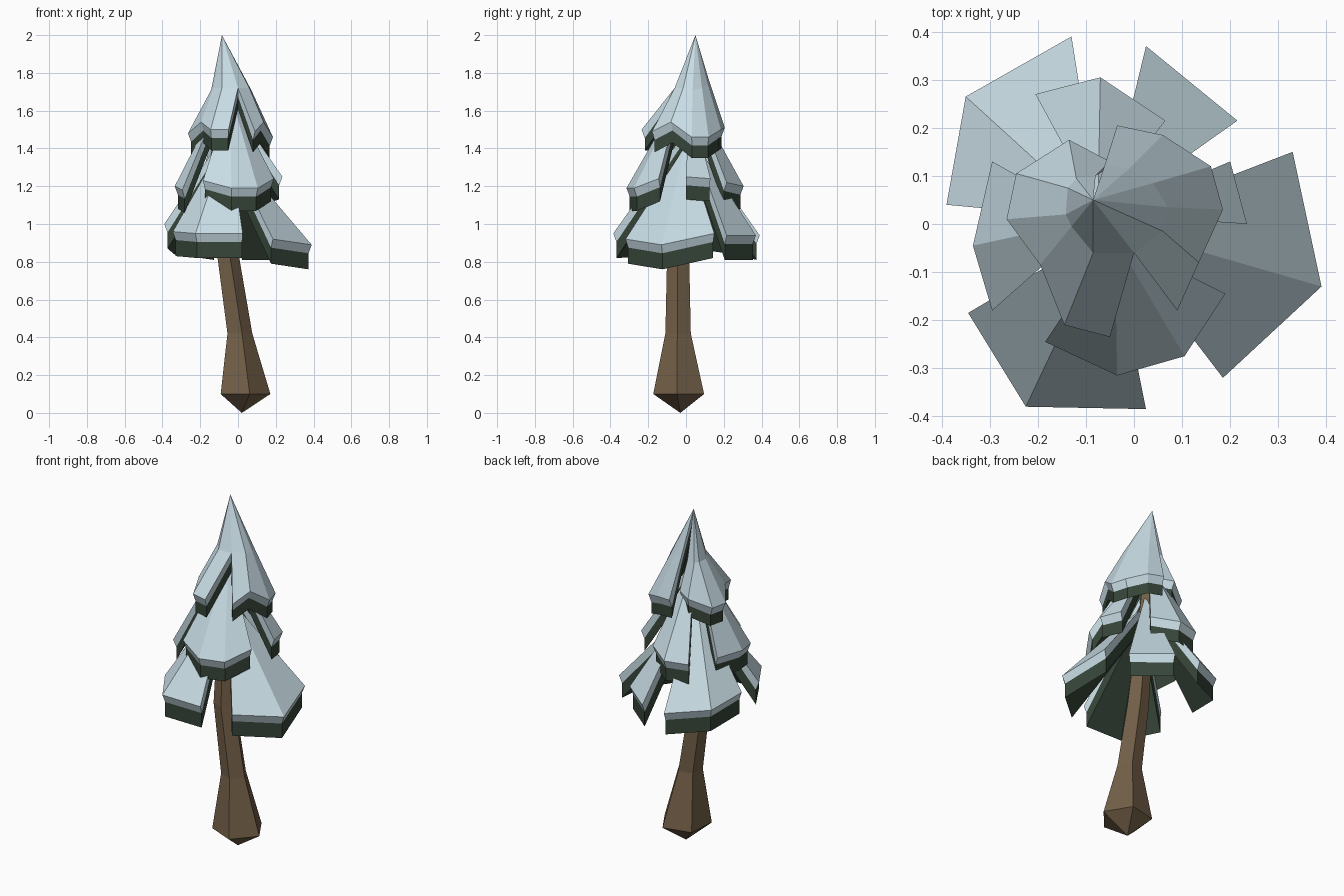
import bpy, bmesh, math
from mathutils import Vector

if "Cube" in bpy.data.objects:
    bpy.data.objects.remove(bpy.data.objects["Cube"])


def material(name, rgb):
    m = bpy.data.materials.new(name)
    m.diffuse_color = (*rgb, 1)
    m.use_nodes = True
    m.node_tree.nodes["Principled BSDF"].inputs["Base Color"].default_value = m.diffuse_color
    return m


SNOW = material("snow", (0.58, 0.72, 0.78))
GREEN = material("pine green", (0.038, 0.061, 0.041))
BARK = material("bark brown", (0.17, 0.115, 0.063))


def finish(name, bm, mats):
    bmesh.ops.recalc_face_normals(bm, faces=bm.faces)
    me = bpy.data.meshes.new(name)
    bm.to_mesh(me)
    bm.free()
    for m in mats:
        me.materials.append(m)
    ob = bpy.data.objects.new(name, me)
    bpy.context.collection.objects.link(ob)


def bough(name, apex, rim, mids=None, snow=0.045, depth=0.13):
    """Thick fan from apex (through an optional kink ring) to the rim:
    snow on top and on the upper edge strip, green below."""
    bm = bmesh.new()
    cache = {}
    n = len(rim)
    rows = [[apex] * n] + ([mids] if mids else []) + [rim]
    last = len(rows) - 1

    def vert(r, c, layer):
        p = Vector(rows[r][c])
        if layer and r == last:                       # rim leans inward
            p -= Vector((p.x - apex[0], p.y - apex[1], 0)).normalized() * 0.017
        p.z -= (0, snow, depth)[layer]
        key = tuple(round(v, 5) for v in p)
        if key not in cache:
            cache[key] = bm.verts.new(p)
        return cache[key]

    def face(corners, mat):
        vs = list(dict.fromkeys(vert(*c) for c in corners))
        if len(vs) > 2:
            bm.faces.new(vs).material_index = mat

    for c in range(n - 1):
        for r in range(last):
            for layer, mat in ((0, 0), (2, 1)):       # top and underside
                face([(r, c, layer), (r + 1, c, layer),
                      (r + 1, c + 1, layer), (r, c + 1, layer)], mat)
        for k in (0, 1):                              # outer edge strips
            face([(last, c, k), (last, c, k + 1),
                  (last, c + 1, k + 1), (last, c + 1, k)], k)
    for c in (0, n - 1):                              # side strips
        for r in range(last):
            for k in (0, 1):
                face([(r, c, k), (r + 1, c, k),
                      (r + 1, c, k + 1), (r, c, k + 1)], k)
    finish(name, bm, (SNOW, GREEN))


# Leaning five-sided trunk with a pointed foot
bm = bmesh.new()
rings = []
for x, y, z, rad in ((0.03, -0.035, 0.10, 0.142), (0.005, -0.04, 0.42, 0.071),
                     (-0.055, -0.04, 0.82, 0.062), (-0.08, 0.02, 1.5, 0.04)):
    rings.append([bm.verts.new((x + rad * math.cos(math.radians(72 * i - 5)),
                                y + rad * math.sin(math.radians(72 * i - 5)), z))
                  for i in range(5)])
foot = bm.verts.new((0.02, -0.03, 0))
for i in range(5):
    j = (i + 1) % 5
    bm.faces.new((foot, rings[0][j], rings[0][i]))
    for a, b in zip(rings, rings[1:]):
        bm.faces.new((a[i], a[j], b[j], b[i]))
bm.faces.new(rings[-1])
finish("trunk", bm, (BARK,))

# Bottom tier: four boughs
bough("lower_bough_right", (-0.06, 0.0, 1.42),
      [(0.33, 0.15, 0.95), (0.39, -0.13, 0.89), (0.185, -0.32, 0.92)])
bough("lower_bough_front", (-0.05, -0.01, 1.48),
      [(-0.345, -0.185, 0.96), (-0.225, -0.38, 0.95), (0.025, -0.385, 0.95)])
bough("lower_bough_left", (-0.07, 0.01, 1.48),
      [(-0.39, 0.04, 1.0), (-0.35, 0.265, 0.97), (-0.13, 0.39, 0.94)])
bough("lower_bough_back", (-0.06, 0.02, 1.48),
      [(0.025, 0.37, 0.94), (0.215, 0.215, 0.94)])

# Middle tier: four boughs
bough("middle_bough_front", (-0.04, -0.03, 1.69),
      [(-0.185, -0.245, 1.23), (-0.035, -0.315, 1.19),
       (0.105, -0.275, 1.19), (0.19, -0.145, 1.24)], depth=0.12)
bough("middle_bough_left", (-0.08, 0.01, 1.7),
      [(-0.295, 0.13, 1.21), (-0.335, -0.045, 1.2), (-0.295, -0.18, 1.18)], depth=0.12)
bough("middle_bough_back", (-0.075, 0.03, 1.7),
      [(-0.205, 0.27, 1.2), (-0.07, 0.305, 1.2), (0.065, 0.215, 1.22)], depth=0.12)
bough("middle_bough_right", (-0.06, 0.02, 1.68),
      [(0.235, 0.0, 1.25), (0.2, 0.13, 1.24)], depth=0.12)

# Peak: two wrapped halves sharing one tip
TIP = (-0.085, 0.05, 2.0)
bough("peak_right", TIP,
      [(-0.035, 0.205, 1.51), (0.06, 0.185, 1.5), (0.16, 0.12, 1.46),
       (0.185, 0.03, 1.46), (0.135, -0.08, 1.54), (0.09, -0.18, 1.49)],
      [(-0.06, 0.125, 1.75), (-0.01, 0.115, 1.74), (0.04, 0.085, 1.72),
       (0.07, 0.035, 1.71), (0.06, -0.015, 1.72), (0.0, -0.06, 1.72)], depth=0.11)
bough("peak_left", TIP,
      [(-0.05, 0.13, 1.54), (-0.135, 0.175, 1.53), (-0.245, 0.105, 1.48),
       (-0.265, 0.01, 1.48), (-0.195, -0.085, 1.54), (-0.145, -0.21, 1.5),
       (-0.05, -0.235, 1.5)],
      [(-0.08, 0.1, 1.72), (-0.12, 0.095, 1.71), (-0.138, 0.075, 1.71),
       (-0.142, 0.02, 1.71), (-0.13, -0.005, 1.72), (-0.085, -0.06, 1.72),
       (0.0, -0.06, 1.72)], depth=0.11)
